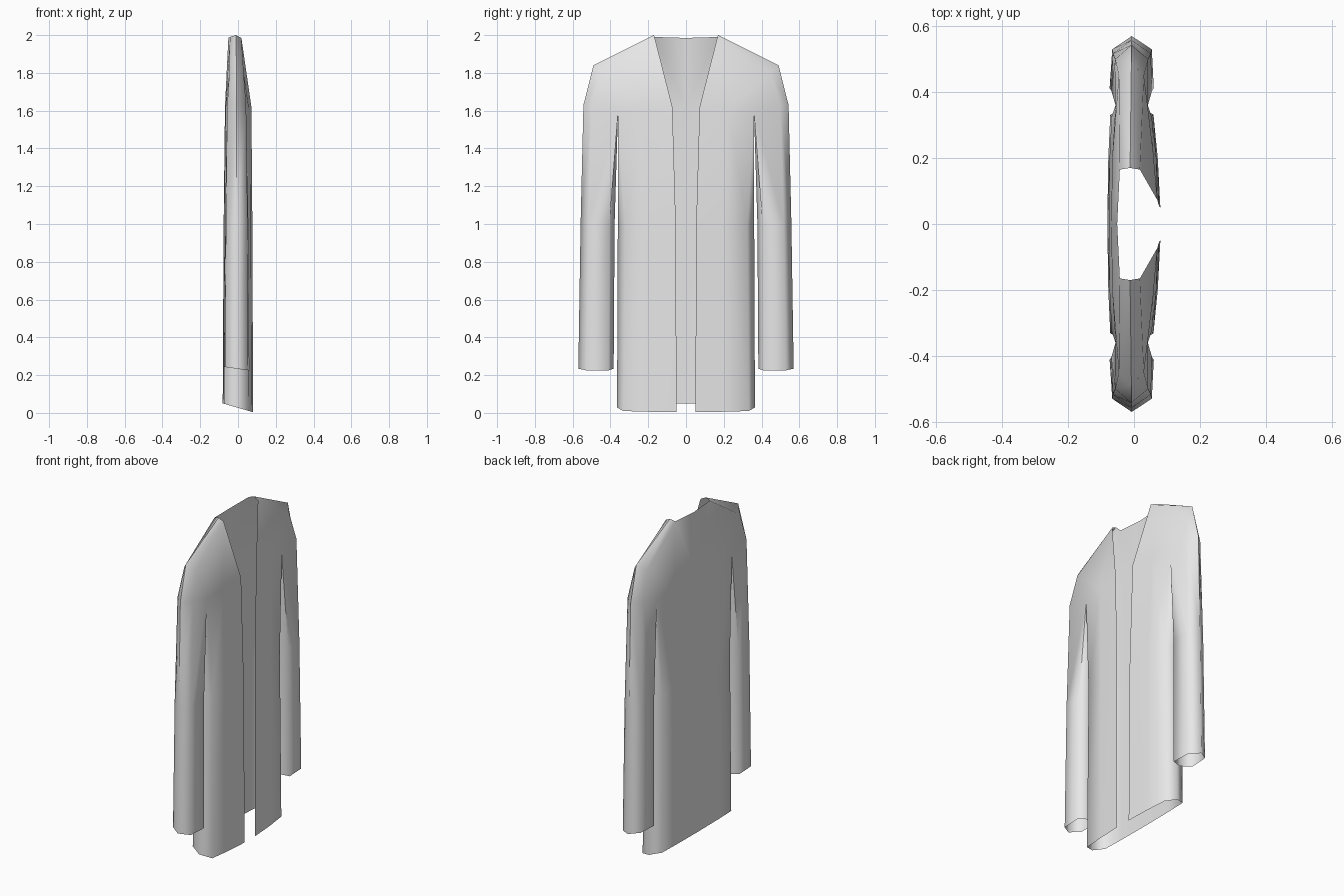
import bpy, bmesh, math

if "Cube" in bpy.data.objects:
    bpy.data.objects.remove(bpy.data.objects["Cube"])

# One plain cloth colour
cloth = bpy.data.materials.new("pale_grey_cloth")
cloth.diffuse_color = (0.8, 0.8, 0.8, 1)
cloth.use_nodes = True
cloth.node_tree.nodes["Principled BSDF"].inputs["Base Color"].default_value = cloth.diffuse_color

bm = bmesh.new()


def pt(x, y, z):
    return bm.verts.new((x, y, z))


def strip(upper, lower, closed=False):
    """Quads between two rows of points."""
    n = len(upper)
    for i in range(n if closed else n - 1):
        j = (i + 1) % n
        bm.faces.new((upper[i], upper[j], lower[j], lower[i]))


# Shoulder line: front, ridge and back points from neck to upper arm
neck = [pt(0.018, 0.165, 1.985), pt(-0.012, 0.17, 2.0), pt(-0.043, 0.165, 1.99)]
shoulder = [pt(0.03, 0.45, 1.80), pt(-0.008, 0.49, 1.84), pt(-0.046, 0.45, 1.80)]
arm_top = [pt(0.043, 0.50, 1.63), pt(-0.008, 0.543, 1.63), pt(-0.057, 0.50, 1.63)]
armpit = [pt(0.042, 0.36, 1.59), pt(-0.007, 0.36, 1.59), pt(-0.056, 0.36, 1.59)]
strip(neck, shoulder)
strip(shoulder, arm_top)

# Chest and upper back
lapel = pt(0.071, 0.072, 1.62)
chest = pt(0.058, 0.22, 1.61)
blade = pt(-0.066, 0.20, 1.61)
spine = pt(-0.069, 0, 1.62)
nape = pt(-0.051, 0, 1.985)
bm.faces.new((neck[0], chest, lapel))
bm.faces.new((neck[2], nape, spine, blade))
for k, mid in ((0, chest), (2, blade)):
    bm.faces.new((neck[k], shoulder[k], mid))
    bm.faces.new((shoulder[k], armpit[k], mid))
    bm.faces.new((shoulder[k], arm_top[k], armpit[k]))

# Body of the coat, open down the front, hem dropping towards the front
row = [lapel, chest] + armpit + [blade, spine]
for x_y, z, slope in (
    ([(0.076, 0.054), (0.068, 0.2), (0.054, 0.325), (-0.006, 0.361),
      (-0.068, 0.325), (-0.074, 0.2), (-0.076, 0)], 1.0, 0),
    ([(0.080, 0.05), (0.072, 0.2), (0.059, 0.332), (-0.006, 0.365),
      (-0.072, 0.332), (-0.078, 0.2), (-0.081, 0)], 0.027, -0.29),
):
    low = [pt(x, y, z + slope * x) for x, y in x_y]
    strip(row, low)
    row = low

# Six-sided sleeve with open cuff
row = arm_top + armpit[::-1]
for x_y, z, slope in (
    ([(0.051, 0.517), (-0.007, 0.558), (-0.064, 0.517),
      (-0.069, 0.405), (-0.007, 0.378), (0.055, 0.405)], 1.0, 0),
    ([(0.054, 0.53), (-0.007, 0.57), (-0.066, 0.53),
      (-0.074, 0.412), (-0.007, 0.383), (0.060, 0.412)], 0.233, -0.14),
):
    low = [pt(x, y, z + slope * x) for x, y in x_y]
    strip(row, low, closed=True)
    row = low

# Other half by mirroring across y
geom = bm.verts[:] + bm.edges[:] + bm.faces[:]
bmesh.ops.mirror(bm, geom=geom, axis='Y', merge_dist=0.0005)
bmesh.ops.remove_doubles(bm, verts=bm.verts[:], dist=0.0005)
bmesh.ops.recalc_face_normals(bm, faces=bm.faces[:])
# Outward means the back panel faces -x
back = min(bm.faces, key=lambda f: f.calc_center_median().x)
if back.normal.x > 0:
    bmesh.ops.reverse_faces(bm, faces=bm.faces[:])

mesh = bpy.data.meshes.new("long_coat")
bm.to_mesh(mesh)
bm.free()
mesh.materials.append(cloth)
coat = bpy.data.objects.new("long_coat", mesh)
bpy.context.collection.objects.link(coat)
bpy.context.view_layer.objects.active = coat
coat.select_set(True)
bpy.ops.object.shade_smooth_by_angle(angle=math.radians(75))
